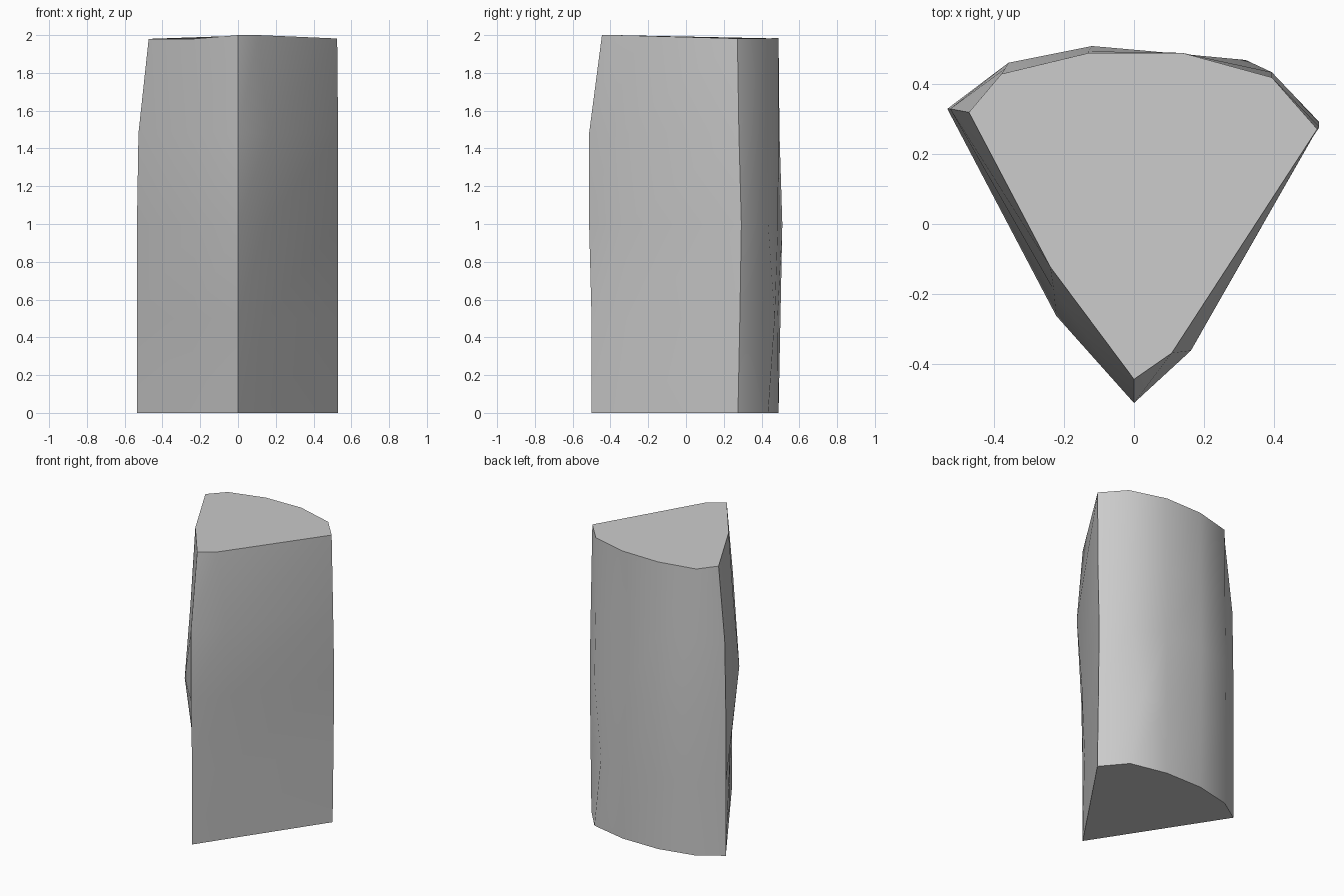
import bpy, bmesh, math

if "Cube" in bpy.data.objects:
    bpy.data.objects.remove(bpy.data.objects["Cube"])

# Cross-sections going up the split log. Each runs counter-clockwise:
# front edge, right bulge, right corner, four bark points, left corner, left bulge
sections = [
    (0.0, [(0, -.50), (.14, -.294), (.53, .275), (.395, .435), (.14, .49),
           (-.13, .49), (-.375, .435), (-.535, .33), (-.25, -.112)]),
    (0.5, [(0, -.50), (.145, -.31), (.53, .285), (.32, .47), (.14, .485),
           (-.125, .50), (-.37, .445), (-.535, .33), (-.235, -.15)]),
    (1.0, [(0, -.513), (.15, -.33), (.53, .293), (.395, .435), (.14, .487),
           (-.12, .51), (-.36, .462), (-.535, .33), (-.223, -.263)]),
    (1.48, [(0, -.513), (.163, -.363), (.53, .28), (.395, .42), (.14, .49),
            (-.13, .495), (-.37, .445), (-.527, .33), (-.23, -.19)]),
    (2.0, [(0, -.445), (.108, -.37), (.525, .272), (.395, .42), (.14, .49),
           (-.13, .49), (-.38, .43), (-.473, .32), (-.24, -.123)]),
]
# The cut top dips slightly away from the front edge
top_heights = [2.0, 2.0, 1.982, 1.982, 1.985, 1.982, 1.977, 1.98, 1.98]

bm = bmesh.new()
rings = []
for z, pts in sections:
    heights = top_heights if z == 2.0 else [z] * len(pts)
    rings.append([bm.verts.new((x, y, h)) for (x, y), h in zip(pts, heights)])

# Side walls between neighbouring sections
n = len(rings[0])
for low, high in zip(rings, rings[1:]):
    for i in range(n):
        j = (i + 1) % n
        bm.faces.new((low[i], low[j], high[j], high[i]))

# Cut ends
bm.faces.new(rings[-1])
bm.faces.new(rings[0][::-1])
bmesh.ops.recalc_face_normals(bm, faces=bm.faces)

mesh = bpy.data.meshes.new("split_log")
bm.to_mesh(mesh)
bm.free()
log = bpy.data.objects.new("split_log", mesh)
bpy.context.collection.objects.link(log)

# Smooth bark and split faces, crisp corners
bpy.context.view_layer.objects.active = log
log.select_set(True)
bpy.ops.object.shade_smooth_by_angle(angle=math.radians(40))
